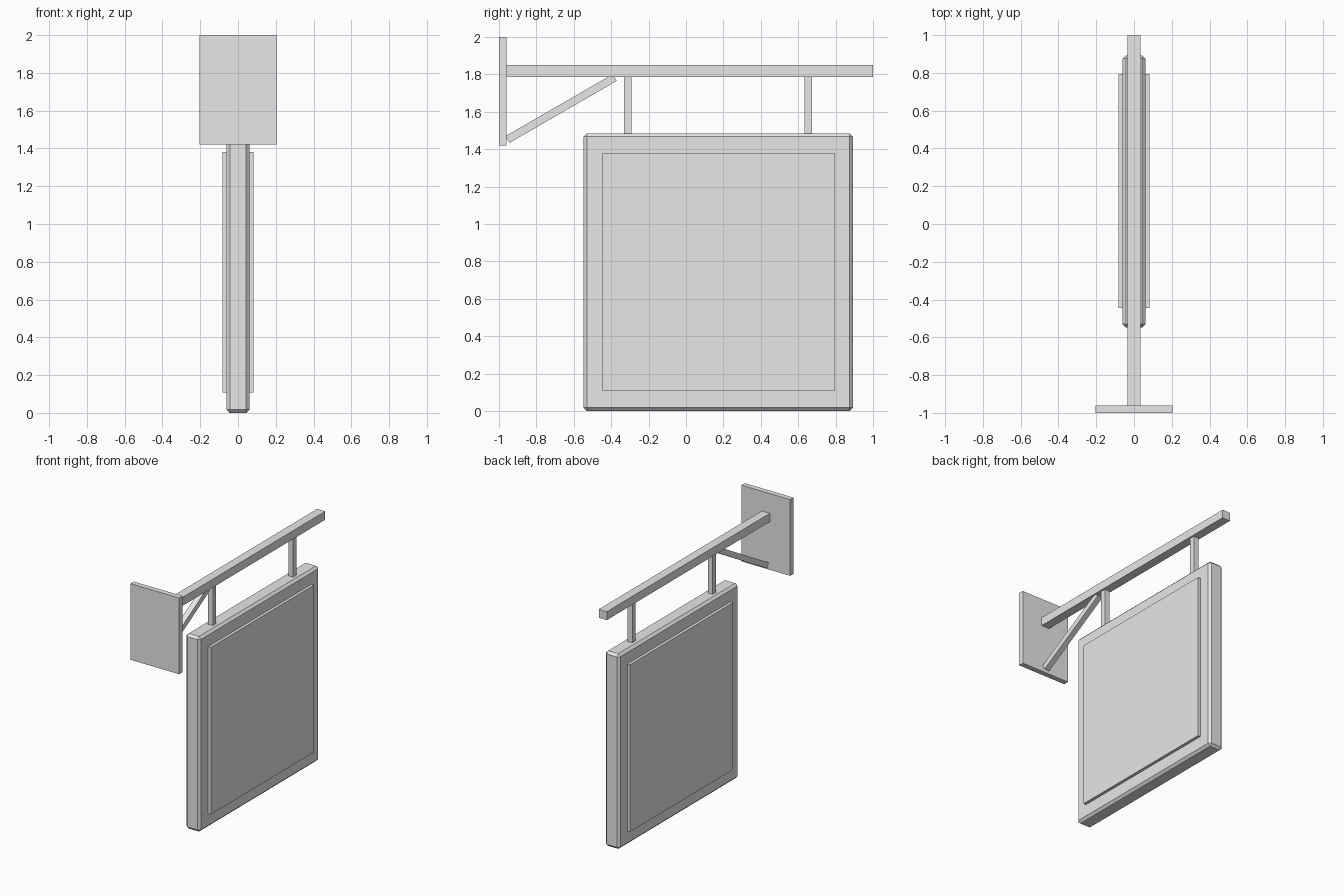
import bpy
import math

cube = bpy.data.objects.get("Cube")
if cube:
    bpy.data.objects.remove(cube, do_unlink=True)

# One plain grey for the whole sign
grey = bpy.data.materials.new("plain_grey")
grey.use_nodes = True
colour = (0.8, 0.8, 0.8, 1)
grey.diffuse_color = colour
grey.node_tree.nodes["Principled BSDF"].inputs["Base Color"].default_value = colour


def box(name, x, y, z, tilt=0, bevel=0):
    """Box spanning the given (low, high) ranges, tilted about its own x axis."""
    spans = (x, y, z)
    bpy.ops.mesh.primitive_cube_add(size=1, location=[(a + b) / 2 for a, b in spans])
    ob = bpy.context.object
    ob.name = name
    ob.scale = [b - a for a, b in spans]
    bpy.ops.object.transform_apply(location=False, rotation=False, scale=True)
    ob.rotation_euler.x = tilt
    ob.data.materials.append(grey)
    if bevel:
        mod = ob.modifiers.new("chamfer", 'BEVEL')
        mod.width = bevel
        mod.segments = 1
    return ob


# Wall bracket
box("wall_plate", (-0.205, 0.205), (-1, -0.96), (1.42, 2))
box("beam", (-0.034, 0.034), (-0.96, 1), (1.786, 1.85))

# Diagonal brace between the plate and the beam
low, high = (-0.954, 1.452), (-0.381, 1.783)
dy, dz = high[0] - low[0], high[1] - low[1]
length = math.hypot(dy, dz)
cy, cz = (low[0] + high[0]) / 2, (low[1] + high[1]) / 2
half = 0.021
box("brace", (-half, half), (cy - length / 2, cy + length / 2),
    (cz - half, cz + half), tilt=math.atan2(dz, dy))

# Hangers
for name, y in (("front_hanger", -0.312), ("back_hanger", 0.653)):
    box(name, (-0.02, 0.02), (y - 0.02, y + 0.02), (1.48, 1.79))

# Chamfered board with a raised panel on each side
box("board", (-0.061, 0.061), (-0.548, 0.893), (0, 1.485), bevel=0.018)
for name, side in (("left_panel", 1), ("right_panel", -1)):
    x = sorted((side * 0.05, side * 0.083))
    box(name, x, (-0.446, 0.793), (0.108, 1.38))
